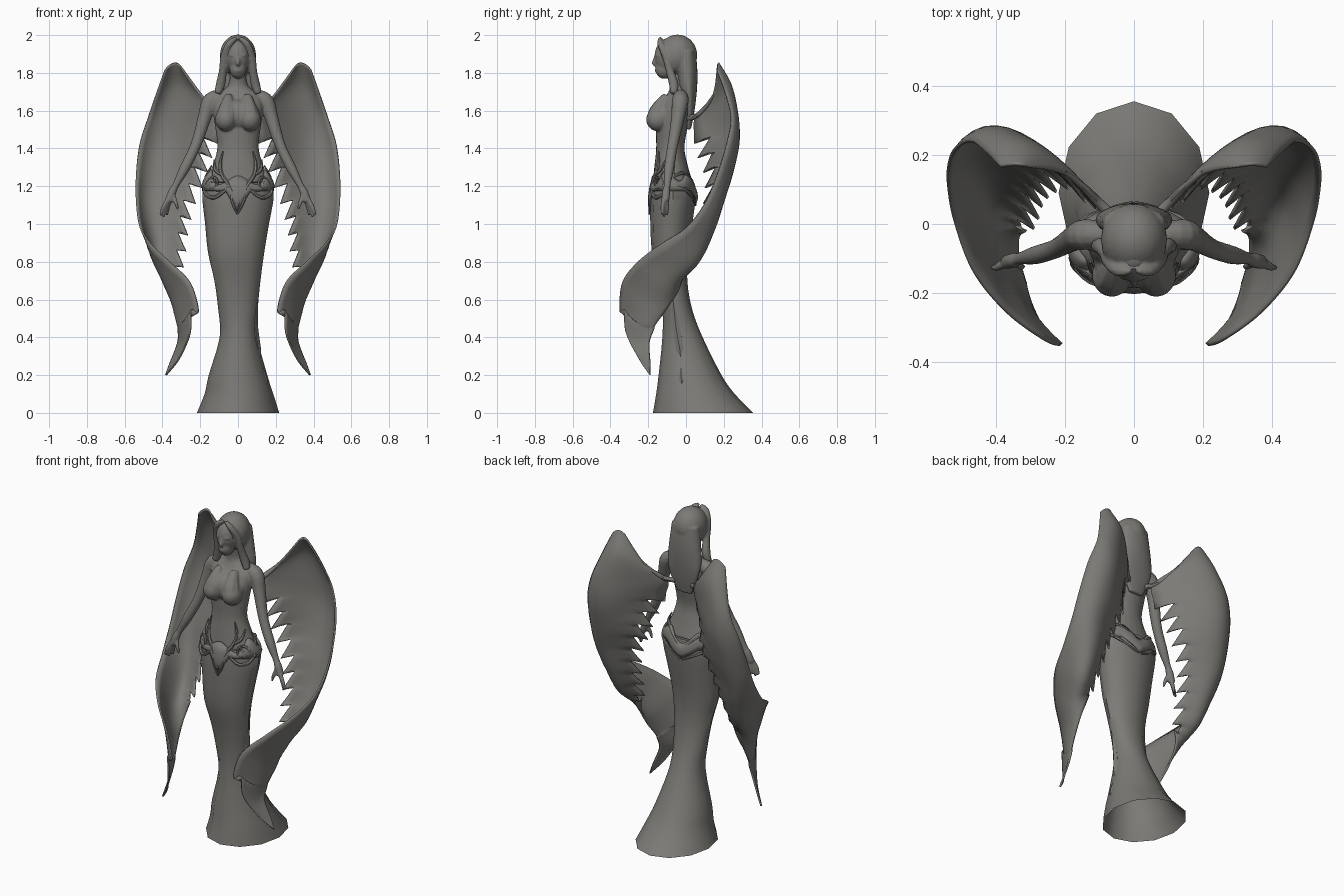
import bpy, bmesh, math
from mathutils import Vector, Matrix

stone = bpy.data.materials.new("warm grey stone")
stone.diffuse_color = (0.20, 0.195, 0.18, 1)


def cat(rows, t):
    """Catmull-Rom sample through rows of numbers, t in 0..len-1."""
    n = len(rows) - 1
    i = min(int(t), n - 1)
    f = t - i
    p0, p1, p2, p3 = (rows[max(0, min(n, i + k))] for k in (-1, 0, 1, 2))
    return [0.5 * (2*b + (c - a)*f + (2*a - 5*b + 4*c - d)*f*f + (3*b - a - 3*c + d)*f**3)
            for a, b, c, d in zip(p0, p1, p2, p3)]


def skin(bm, rings, cap=True):
    vs = [[bm.verts.new(p) for p in r] for r in rings]
    n = len(vs[0])
    for a, b in zip(vs, vs[1:]):
        for j in range(n):
            bm.faces.new((a[j], a[(j+1) % n], b[(j+1) % n], b[j]))
    if cap:
        bm.faces.new(vs[0][::-1])
        bm.faces.new(vs[-1])


def ring(sec, n):
    z, cx, yf, yb, rx = sec
    return [(cx + rx*math.sin(k*2*math.pi/n),
             (yf+yb)/2 - (yb-yf)/2*math.cos(k*2*math.pi/n), z) for k in range(n)]


def loft(bm, secs, n=24, sub=4, cap=True):
    m = (len(secs)-1)*sub
    skin(bm, [ring(cat(secs, i/sub), n) for i in range(m+1)], cap)


def tube(bm, pts, sub=4, n=8):
    """Round tube through (x, y, z, radius) points."""
    m = (len(pts)-1)*sub
    path = [cat(pts, i/sub) for i in range(m+1)]
    rings = []
    for i, p in enumerate(path):
        c = Vector(p[:3])
        d = (Vector(path[min(i+1, m)][:3]) - Vector(path[max(i-1, 0)][:3])).normalized()
        u = d.cross(Vector((0.13, 1, 0.21))).normalized()
        v = d.cross(u)
        r = max(p[3], 0.002)
        rings.append([c + r*(u*math.cos(k*2*math.pi/n) + v*math.sin(k*2*math.pi/n)) for k in range(n)])
    skin(bm, rings)


def ball(bm, c, r):
    bmesh.ops.create_uvsphere(bm, u_segments=20, v_segments=14, radius=1,
                              matrix=Matrix.Translation(c) @ Matrix.Diagonal((*r, 1)))


def finish(name, bm, voxel=0, smooth=4):
    bmesh.ops.recalc_face_normals(bm, faces=bm.faces)
    me = bpy.data.meshes.new(name)
    bm.to_mesh(me)
    bm.free()
    me.materials.append(stone)
    ob = bpy.data.objects.new(name, me)
    bpy.context.collection.objects.link(ob)
    if voxel:
        m = ob.modifiers.new("merge", 'REMESH')
        m.mode, m.voxel_size, m.use_smooth_shade = 'VOXEL', voxel, True
        s = ob.modifiers.new("soften", 'SMOOTH')
        s.iterations, s.factor = smooth, 0.5
    bpy.ops.object.select_all(action='DESELECT')
    ob.select_set(True)
    bpy.context.view_layer.objects.active = ob
    bpy.ops.object.shade_smooth_by_angle(angle=math.radians(45))
    return ob


# profiles: z, centre x, front y, back y, half width
SKIRT = [(0, 0, -.175, .355, .218), (.1, .005, -.158, .258, .182), (.2, 0, -.145, .188, .155),
         (.4, .003, -.125, .088, .1), (.55, 0, -.125, .032, .105), (.7, -.003, -.147, .007, .122),
         (.85, -.01, -.18, .011, .149), (1.0, -.005, -.189, .033, .169), (1.14, 0, -.188, .051, .189),
         (1.22, 0, -.179, .043, .181)]
TORSO = [(1.22, 0, -.176, .036, .176), (1.3, 0, -.168, .012, .138), (1.4, 0, -.158, -.008, .11),
         (1.5, 0, -.16, .006, .119), (1.58, 0, -.158, .022, .13), (1.65, 0, -.125, .024, .132),
         (1.69, 0, -.098, .018, .105), (1.73, 0, -.084, .01, .055), (1.79, 0, -.09, -.01, .042),
         (1.85, 0, -.1, -.02, .042)]

# gown: open underneath, flared hem, stepped fold down one side
bm = bmesh.new()
loft(bm, SKIRT, 12, 3, cap=False)
finish("gown", bm)
bm = bmesh.new()
tube(bm, [(.1, -.07, .62, .006), (.085, -.05, .45, .022), (.097, -.03, .34, .025), (.1, -.025, .27, .022),
          (.128, -.02, .17, .03), (.13, -.02, .11, .014)], sub=2, n=6)
finish("gown_fold", bm)

# torso, head and arms merged into one soft body
bm = bmesh.new()
loft(bm, TORSO)
ball(bm, (0, -.091, 1.887), (.066, .076, .098))
ball(bm, (0, -.115, 1.822), (.045, .048, .054))
tube(bm, [(0, -.155, 1.9, .008), (0, -.166, 1.868, .01), (0, -.17, 1.85, .012), (0, -.156, 1.84, .008)])
ball(bm, (0, -.156, 1.812), (.018, .01, .009))
ball(bm, (0, -.11, 1.575), (.118, .076, .085))
for s in (-1, 1):
    ball(bm, (s*.064, -.148, 1.553), (.058, .063, .062))
    tube(bm, [(s*.05, -.1, 1.68, .022), (s*.055, -.13, 1.63, .04), (s*.06, -.15, 1.575, .055), (s*.06, -.14, 1.54, .05)])
    ball(bm, (s*.026, -.148, 1.893), (.02, .016, .007))
    tube(bm, [(s*.06, -.03, 1.685, .03), (s*.14, -.03, 1.655, .045), (s*.175, -.042, 1.57, .037),
              (s*.205, -.06, 1.47, .031), (s*.235, -.075, 1.39, .028), (s*.285, -.09, 1.29, .027),
              (s*.33, -.1, 1.205, .018), (s*.348, -.105, 1.17, .022), (s*.368, -.11, 1.12, .021)], n=12)
    for x, y, z in ((.412, -.125, 1.045), (.395, -.115, 1.035), (.376, -.1, 1.045), (.318, -.122, 1.075)):
        tube(bm, [(s*.348, -.105, 1.17, .012), (s*(x*.7+.352*.3), y, z*.6+1.165*.4, .011), (s*x, y, z, .006)])
finish("figure_body", bm, .006, 4)

# hair: crown, fall onto the shoulders and side locks
bm = bmesh.new()
ball(bm, (0, -.045, 1.893), (.096, .105, .11))
loft(bm, [(1.92, 0, -.04, .05, .088), (1.85, 0, -.05, .058, .097), (1.78, 0, -.045, .061, .105),
          (1.71, 0, -.035, .058, .112), (1.65, 0, -.01, .052, .105), (1.58, 0, .0, .042, .085),
          (1.5, 0, .0, .026, .05)])
for s in (-1, 1):
    tube(bm, [(s*.008, -.135, 1.985, .01), (s*.045, -.135, 1.955, .018), (s*.073, -.108, 1.89, .02),
              (s*.08, -.085, 1.81, .022), (s*.092, -.065, 1.74, .026), (s*.108, -.065, 1.69, .02)])
finish("hair", bm, .007, 3)

# hip ornaments follow the body surface
PROFILE = SKIRT[:-1] + TORSO


def on_body(a, z, off=.006):
    for p, q in zip(PROFILE, PROFILE[1:]):
        if p[0] <= z <= q[0] and q[0] > p[0]:
            f = (z-p[0])/(q[0]-p[0])
            _, cx, yf, yb, rx = [u+(v-u)*f for u, v in zip(p, q)]
            return (cx+(rx+off)*math.sin(a), (yf+yb)/2-((yb-yf)/2+off)*math.cos(a), z)


bm = bmesh.new()
N = 96
edges = []
for k in range(N):
    a = (k/N-.5)*2*math.pi
    top = 1.225 + .03*math.cos(5*a) + .035*math.sin(a)**2
    low = 1.175 - .11*max(0, 1-abs(a)/.35) - .07*max(0, 1-(math.pi-abs(a))/.6)
    edges.append([on_body(a, low+(top-low)*j/3, .01 if 0 < j < 3 else .003) for j in range(4)])
vs = [[bm.verts.new(p) for p in e] for e in edges]
for k in range(N):
    for j in range(3):
        bm.faces.new((vs[k][j], vs[(k+1) % N][j], vs[(k+1) % N][j+1], vs[k][j+1]))
band = finish("hip_band", bm)
m = band.modifiers.new("thickness", 'SOLIDIFY')
m.thickness, m.offset = .008, 0

bm = bmesh.new()
for s in (-1, 1):
    # sweeping horns and leaves: (angle, z, radius)
    for path in (((0, 1.1, .008), (.25, 1.2, .011), (.55, 1.26, .01), (.75, 1.32, .009), (.72, 1.385, .003)),
                 ((.55, 1.26, .009), (.95, 1.29, .01), (1.25, 1.34, .003)),
                 ((.3, 1.19, .009), (.7, 1.14, .01), (1.2, 1.17, .01), (1.6, 1.25, .009), (1.75, 1.31, .003)),
                 ((1.2, 1.18, .009), (1.8, 1.2, .009), (2.4, 1.16, .009), (3.1, 1.1, .005)),
                 ((1.6, 1.25, .009), (2.2, 1.27, .009), (2.7, 1.23, .009), (3.1, 1.17, .006)),
                 ((0, 1.05, .003), (.12, 1.1, .007), (.18, 1.15, .007), (0, 1.2, .005))):
        tube(bm, [(*on_body(s*a, z), r) for a, z, r in path], n=6)
    # spiral scrolls
    tube(bm, [(*on_body(s*(.85+.3*(1-k/12)*math.cos(k*.9)), 1.21+.045*(1-k/12)*math.sin(k*.9), .008),
               .009-.0004*k) for k in range(11)], sub=2, n=6)
finish("hip_scrollwork", bm)

# wings: each row holds trailing, middle and leading points
WING = [(.305, .165, 1.835, .34, .172, 1.852, .385, .165, 1.815),
        (.19, .14, 1.68, .315, .235, 1.73, .43, .21, 1.69),
        (.09, .05, 1.565, .32, .255, 1.56, .475, .24, 1.56),
        (.13, .055, 1.43, .355, .265, 1.42, .518, .215, 1.42),
        (.17, .10, 1.29, .395, .242, 1.27, .536, .165, 1.26),
        (.23, .09, 1.14, .43, .195, 1.11, .535, .10, 1.11),
        (.265, .05, .99, .43, .14, .95, .515, .0, .98),
        (.285, -.01, .84, .425, .05, .79, .46, -.14, .89),
        (.33, -.03, .68, .395, -.1, .69, .365, -.255, .80),
        (.335, -.09, .57, .335, -.2, .59, .255, -.335, .69),
        (.318, -.16, .47, .30, -.245, .49, .21, -.348, .54),
        (.315, -.17, .44, .293, -.252, .46, .248, -.328, .54),
        (.318, -.195, .37, .288, -.26, .37, .255, -.315, .42),
        (.36, -.19, .26, .335, -.22, .275, .31, -.25, .29),
        (.382, -.19, .20, .38, -.192, .202, .378, -.195, .204)]
SUB, COLS, TOOTH = 9, 12, 5
bm = bmesh.new()
grid = []
for i in range((len(WING)-1)*SUB+1):
    t = i/SUB
    r = cat(WING, t)
    I, M, O = Vector(r[:3]), Vector(r[3:6]), Vector(r[6:])
    C = 2*M - (I+O)/2
    saw = drop = 0
    if 2.6 < t < 7.5:                       # ragged feather tips
        f = (i % TOOTH)/(TOOTH-1)
        saw, drop = .13*(1-f), .05*f
    row = []
    for j in range(COLS+1):
        k = j/COLS
        k += saw*(1-k)**3
        p = I*(1-k)**2 + C*2*k*(1-k) + O*k*k
        p.z -= drop*(1-j/COLS)**8
        row.append(bm.verts.new(p))
    grid.append(row)
for a, b in zip(grid, grid[1:]):
    for j in range(COLS):
        bm.faces.new((a[j], a[j+1], b[j+1], b[j]))
wings = finish("wings", bm)
m = wings.modifiers.new("thickness", 'SOLIDIFY')
m.thickness, m.offset = .01, 0
wings.modifiers.new("both_sides", 'MIRROR').use_mirror_merge = False
# wing roots joining the back
bm = bmesh.new()
for s in (-1, 1):
    tube(bm, [(s*.05, .01, 1.56, .016), (s*.1, .06, 1.575, .014), (s*.15, .11, 1.625, .011), (s*.2, .15, 1.69, .006)])
finish("wing_roots", bm)
